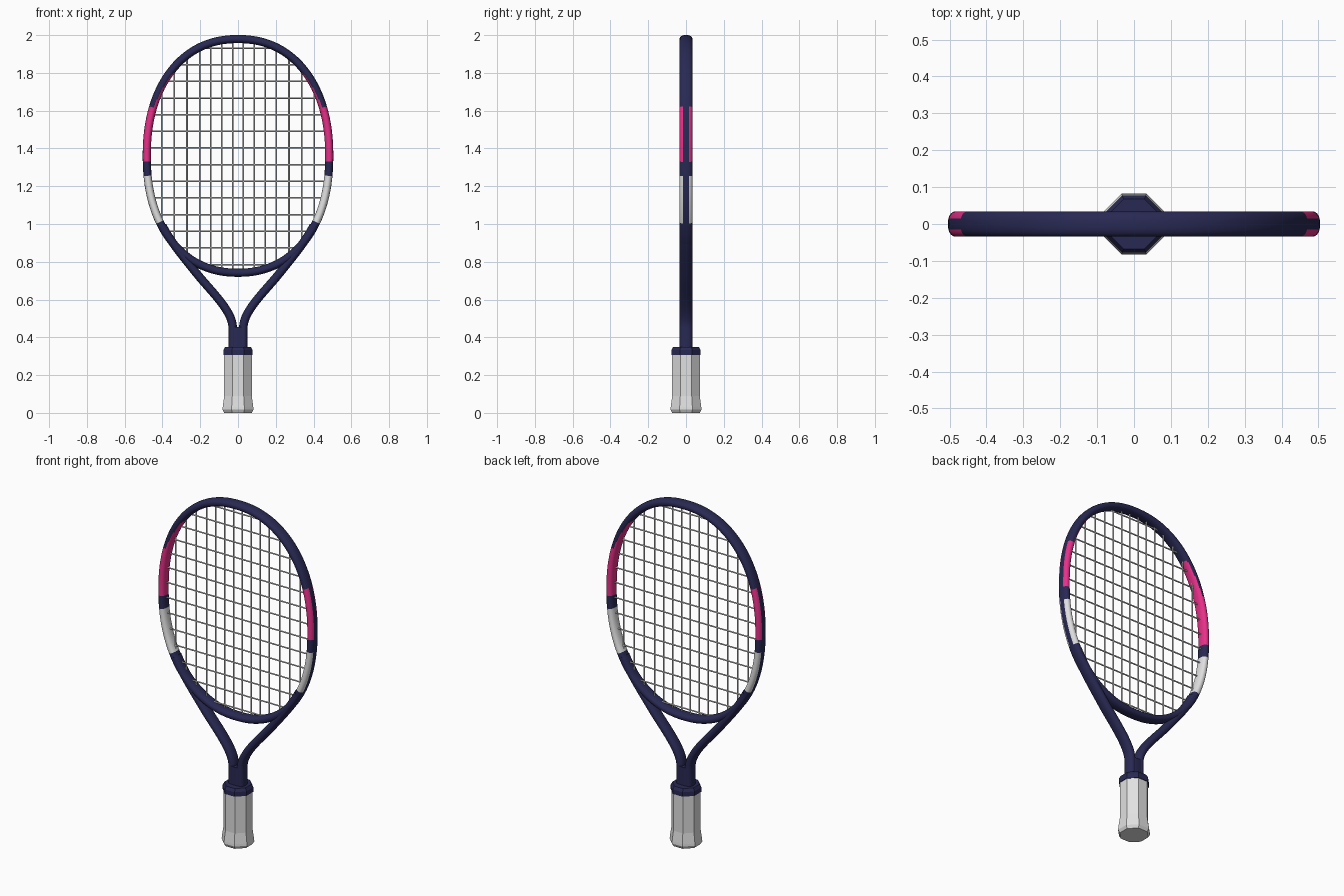
import bpy, bmesh, math
from mathutils import Vector
from mathutils.geometry import interpolate_bezier

cube = bpy.data.objects.get("Cube")
if cube:
    bpy.data.objects.remove(cube, do_unlink=True)


def material(name, rgb):
    m = bpy.data.materials.new(name)
    m.use_nodes = True
    m.diffuse_color = (*rgb, 1)
    m.node_tree.nodes["Principled BSDF"].inputs["Base Color"].default_value = (*rgb, 1)
    return m


NAVY = material("navy", (0.022, 0.022, 0.088))
PINK = material("pink", (0.8, 0.03, 0.25))
WHITE = material("off_white", (0.75, 0.75, 0.75))


def power(v, e):
    return math.copysign(abs(v) ** e, v)


def finish(bm, name, mats, smooth=True):
    bmesh.ops.recalc_face_normals(bm, faces=bm.faces)
    mesh = bpy.data.meshes.new(name)
    bm.to_mesh(mesh)
    bm.free()
    for m in mats:
        mesh.materials.append(m)
    ob = bpy.data.objects.new(name, mesh)
    bpy.context.collection.objects.link(ob)
    if smooth:
        bpy.ops.object.select_all(action='DESELECT')
        ob.select_set(True)
        bpy.context.view_layer.objects.active = ob
        bpy.ops.object.shade_smooth_by_angle(angle=math.radians(50))


def sweep(bm, path, rx, ry, sides, roundness=2.0, closed=False, paint=None):
    """Sweep a superellipse along a path lying in the XZ plane."""
    n = len(path)
    rings = []
    for i, p in enumerate(path):
        a = path[(i - 1) % n] if closed else path[max(i - 1, 0)]
        b = path[(i + 1) % n] if closed else path[min(i + 1, n - 1)]
        t = b - a
        side = Vector((t.z, 0, -t.x)).normalized()
        ring = []
        for j in range(sides):
            ang = math.tau * j / sides
            ring.append(bm.verts.new(p + side * rx * power(math.cos(ang), 2 / roundness)
                                     + Vector((0, ry * power(math.sin(ang), 2 / roundness), 0))))
        rings.append(ring)
    for i in range(n if closed else n - 1):
        r, s = rings[i], rings[(i + 1) % n]
        for j in range(sides):
            k = (j + 1) % sides
            f = bm.faces.new((r[j], r[k], s[k], s[j]))
            if paint:
                mid = (path[i] + path[(i + 1) % n]) / 2
                f.material_index = paint(mid.z, math.tau * (j + 0.5) / sides)
    if not closed:
        bm.faces.new(rings[0])
        bm.faces.new(rings[-1])


# Head outline: a slightly squared ellipse
A, B, CZ, P = 0.483, 0.6185, 1.3605, 2.2
WHITE_LOW, WHITE_TOP, PINK_LOW, PINK_TOP, PINK_TIP = 1.01, 1.255, 1.33, 1.617, 1.81


def head_point(t):
    return Vector((A * power(math.cos(t), 2 / P), 0, CZ + B * power(math.sin(t), 2 / P)))


def half_width(z):
    return A * max(0, 1 - abs((z - CZ) / B) ** P) ** (1 / P)


def half_height(x):
    return B * max(0, 1 - abs(x / A) ** P) ** (1 / P)


def head_paint(z, ang):
    # a navy strip runs along the outer edge
    if math.cos(ang) > math.cos(math.radians(22.5)):
        return 0
    if WHITE_LOW < z < WHITE_TOP:
        return 2
    if PINK_LOW < z < PINK_TOP:
        return 1
    # above the pink panel only the inner side stays pink, narrowing upwards
    if PINK_TOP < z < PINK_TIP:
        rise = (z - PINK_TOP) / (PINK_TIP - PINK_TOP)
        return int(math.cos(ang) < -0.2 - 0.45 * rise)
    return 0


stations = [math.tau * i / 200 for i in range(200)]
for z in (WHITE_LOW, WHITE_TOP, PINK_LOW, PINK_TOP, PINK_TIP):
    t = math.asin(power((z - CZ) / B, P / 2))
    stations += [t % math.tau, math.pi - t]
bm = bmesh.new()
sweep(bm, [head_point(t) for t in sorted(stations)], 0.0215, 0.034, 32, 2.3, True, head_paint)
finish(bm, "head_frame", [NAVY, PINK, WHITE])

# Throat arms, mirrored
for label, s in (("left", 1), ("right", -1)):
    def v(x, z):
        return Vector((s * x, 0, z))
    path = [v(0.028, 0.32)]
    path += interpolate_bezier(v(0.028, 0.45), v(0.028, 0.54), v(0.14, 0.64), v(0.218, 0.737), 16)
    path += interpolate_bezier(v(0.218, 0.737), v(0.287, 0.823), v(0.36, 0.91), v(0.4, 0.99), 14)[1:]
    bm = bmesh.new()
    sweep(bm, path, 0.0225, 0.0335, 32, 2.3)
    finish(bm, label + "_throat_arm", [NAVY])

# Shaft between the arms and the grip
bm = bmesh.new()
sweep(bm, [Vector((0, 0, 0.3)), Vector((0, 0, 0.455))], 0.05, 0.0335, 32, 3)
finish(bm, "shaft", [NAVY])

# Straight string bed
half_x = [0.029, 0.086, 0.143, 0.203, 0.27, 0.337, 0.403]
R = 0.004
bm = bmesh.new()
for x in [-x for x in half_x] + half_x:
    h = half_height(x)
    sweep(bm, [Vector((x, 0, CZ - h)), Vector((x, 0, CZ + h))], R, R, 8)
finish(bm, "main_strings", [WHITE])
bm = bmesh.new()
for j in range(14):
    z = 0.785 + 0.0882 * j
    w = half_width(z)
    sweep(bm, [Vector((-w, 0, z)), Vector((w, 0, z))], R, R, 8)
finish(bm, "cross_strings", [WHITE])


# Octagonal grip and collar
def octagon_loft(name, profile, mat):
    bm = bmesh.new()
    rings = []
    for z, flat in profile:
        r = flat / math.cos(math.pi / 8)
        rings.append([bm.verts.new((r * math.cos(math.pi * (j + 0.5) / 4),
                                    r * math.sin(math.pi * (j + 0.5) / 4), z)) for j in range(8)])
    for lo, hi in zip(rings, rings[1:]):
        for j in range(8):
            k = (j + 1) % 8
            bm.faces.new((lo[j], lo[k], hi[k], hi[j]))
    bm.faces.new(rings[0])
    bm.faces.new(rings[-1])
    finish(bm, name, [mat], smooth=False)


octagon_loft("grip", [(0, 0.073), (0.017, 0.082), (0.03, 0.081), (0.09, 0.073), (0.312, 0.073)], WHITE)
octagon_loft("grip_collar", [(0.307, 0.077), (0.333, 0.077), (0.35, 0.068)], NAVY)
